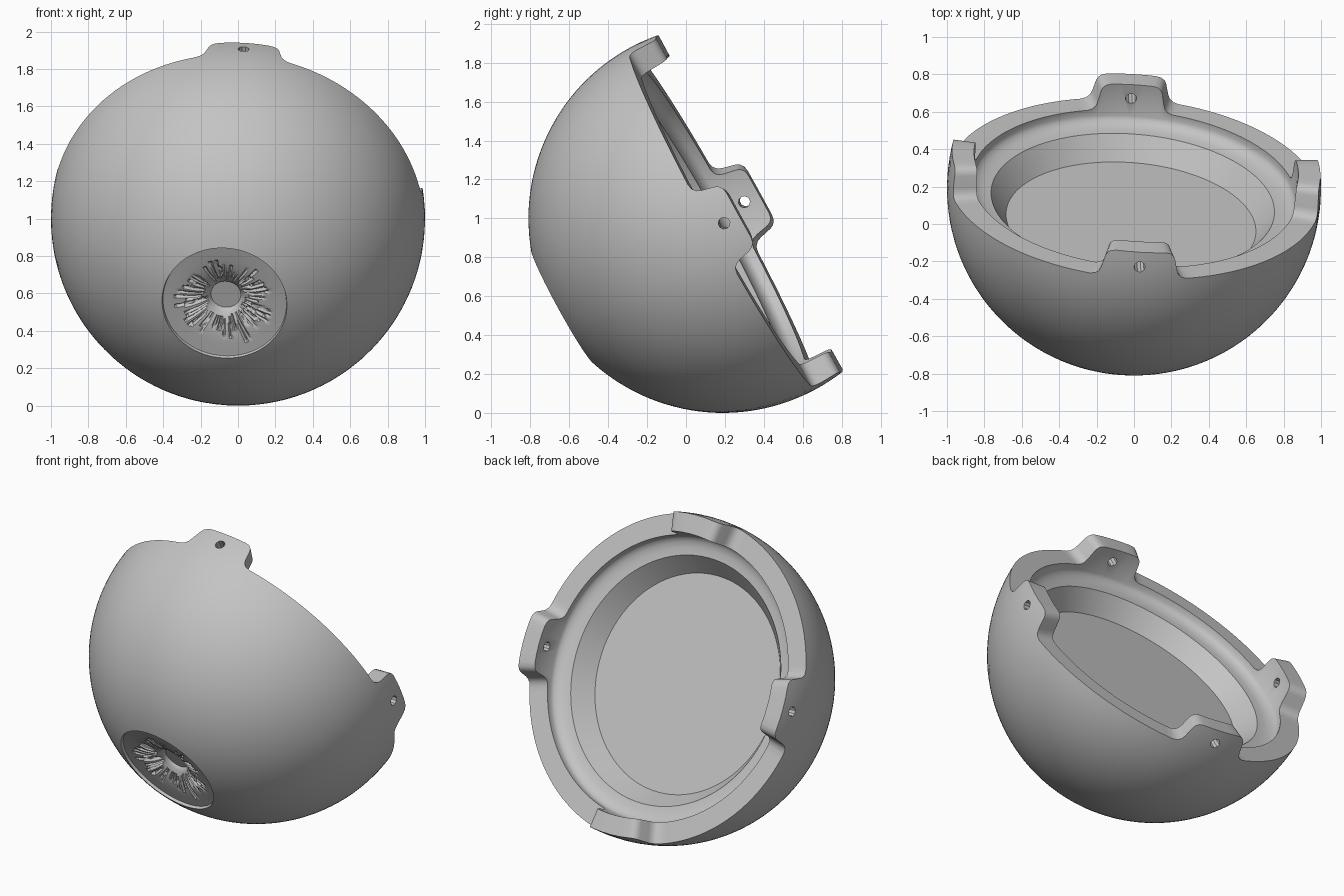
import bpy, bmesh, math, random
from mathutils import Matrix, Vector

random.seed(4)
cube = bpy.data.objects.get("Cube")
if cube:
    bpy.data.objects.remove(cube)

gray = bpy.data.materials.new("light gray")
gray.use_nodes = True
color = (0.55, 0.55, 0.55, 1)
gray.diffuse_color = color
gray.node_tree.nodes["Principled BSDF"].inputs["Base Color"].default_value = color

# Tilted frame: local z points out of the open side, local x to the side tab
axis = Vector((0.077, 0.877, 0.481)).normalized()
side = Vector((0.997, -0.051, -0.056))
side = (side - axis * side.dot(axis)).normalized()
frame = Matrix((side, axis.cross(side), axis)).transposed().to_4x4()
frame.translation = (0, 0.19, 1)

# Half outline of a tab: arc distance from its middle, height above the rim
TAB = [(0, .155), (.07, .155), (.13, .155), (.16, .15), (.18, .135), (.19, .115),
       (.205, .05), (.215, .025), (.235, .007), (.265, 0)]
IRIS_R = 0.335
IRIS_D = -math.sqrt(1 - IRIS_R ** 2)
INNER_R = 0.87
HOLE_D = 0.07


def rim_stations():
    """Angle and rim height for the whole circle, with four tabs."""
    stations = []
    gap = math.pi / 2 - 2 * TAB[-1][0]
    for k in range(4):
        mid = k * math.pi / 2
        stations += [(mid - s, h) for s, h in reversed(TAB[1:])]
        stations += [(mid + s, h) for s, h in TAB]
        stations += [(mid + TAB[-1][0] + gap * i / 26, 0) for i in range(1, 26)]
    return stations


def finish(bm, name):
    bmesh.ops.recalc_face_normals(bm, faces=bm.faces)
    mesh = bpy.data.meshes.new(name)
    bm.to_mesh(mesh)
    bm.free()
    ob = bpy.data.objects.new(name, mesh)
    ob.matrix_world = frame
    mesh.materials.append(gray)
    bpy.context.collection.objects.link(ob)
    return ob


def revolve(name, stations, profile, cap_start=True, cap_end=True):
    """Sweep profile(angle, height) -> [(radius, depth)] around local z."""
    bm = bmesh.new()
    columns = []
    for a, h in stations:
        columns.append([bm.verts.new((r * math.cos(a), r * math.sin(a), d))
                        for r, d in profile(a, h)])
    for i, col in enumerate(columns):
        nxt = columns[(i + 1) % len(columns)]
        for j in range(len(col) - 1):
            bm.faces.new((col[j], nxt[j], nxt[j + 1], col[j + 1]))
    if cap_start:
        bm.faces.new([c[0] for c in columns])
    if cap_end:
        bm.faces.new([c[-1] for c in columns])
    return finish(bm, name)


def smooth(ob, angle):
    bpy.ops.object.select_all(action='DESELECT')
    ob.select_set(True)
    bpy.context.view_layer.objects.active = ob
    bpy.ops.object.shade_smooth_by_angle(angle=math.radians(angle))


# Shell: recess behind the iris, outer sphere, rim, lip and stepped bowl
def shell_profile(a, h):
    pts = [(0.07, -0.8), (IRIS_R, -0.88)]
    low, high = math.asin(IRIS_D), math.asin(h)
    for i in range(33):
        lat = low + (high - low) * i / 32
        pts.append((math.cos(lat), math.sin(lat)))
    pts += [(INNER_R, h), (INNER_R, -0.035), (0.86, -0.053), (0.84, -0.069),
            (0.805, -0.081), (0.76, -0.085), (0.67, -0.21)]
    return pts


shell = revolve("eye_shell", rim_stations(), shell_profile)

# Screw holes through the four tabs
bm = bmesh.new()
for k in range(4):
    place = (Matrix.Rotation(k * math.pi / 2, 4, 'Z')
             @ Matrix.Translation((0.94, 0, HOLE_D))
             @ Matrix.Rotation(math.pi / 2, 4, 'Y'))
    bmesh.ops.create_cone(bm, cap_ends=True, segments=10, radius1=0.03,
                          radius2=0.03, depth=0.3, matrix=place)
cutter = finish(bm, "hole_cutter")
cutter.hide_render = True
cut = shell.modifiers.new("tab_holes", 'BOOLEAN')
cut.operation = 'DIFFERENCE'
cut.solver = 'EXACT'
cut.object = cutter
bpy.context.view_layer.objects.active = shell
bpy.ops.object.modifier_apply(modifier=cut.name)
bpy.data.objects.remove(cutter)
smooth(shell, 30)

# Iris: shallow dish sinking to the pupil, with ragged radial grooves
COUNT = 144
grooves = [(random.uniform(0.1, 0.15), random.uniform(0.16, 0.27),
            random.choice((0, 0, 0.012, 0.022))) for i in range(COUNT)]


def iris_profile(a, h):
    start, end, deep = grooves[round(a / math.tau * COUNT) % COUNT]
    pts = [(IRIS_R, IRIS_D), (IRIS_R - 0.004, IRIS_D + 0.018)]
    for i in range(1, 25):
        r = IRIS_R - (IRIS_R - 0.085) * i / 24
        t = (IRIS_R - r) / (IRIS_R - 0.085)
        d = IRIS_D + 0.018 + 0.015 * t + 0.055 * t ** 4
        if start < r < end:
            d += deep * random.uniform(0.5, 1)
        pts.append((r, d))
    pts.append((0.08, pts[-1][1] + 0.012))
    return pts


iris = revolve("iris", [(i * math.tau / COUNT, 0) for i in range(COUNT)],
               iris_profile, cap_start=False)
# Keep the open dish facing outward
if sum(p.normal.z * p.area for p in iris.data.polygons) > 0:
    iris.data.flip_normals()
smooth(iris, 35)
